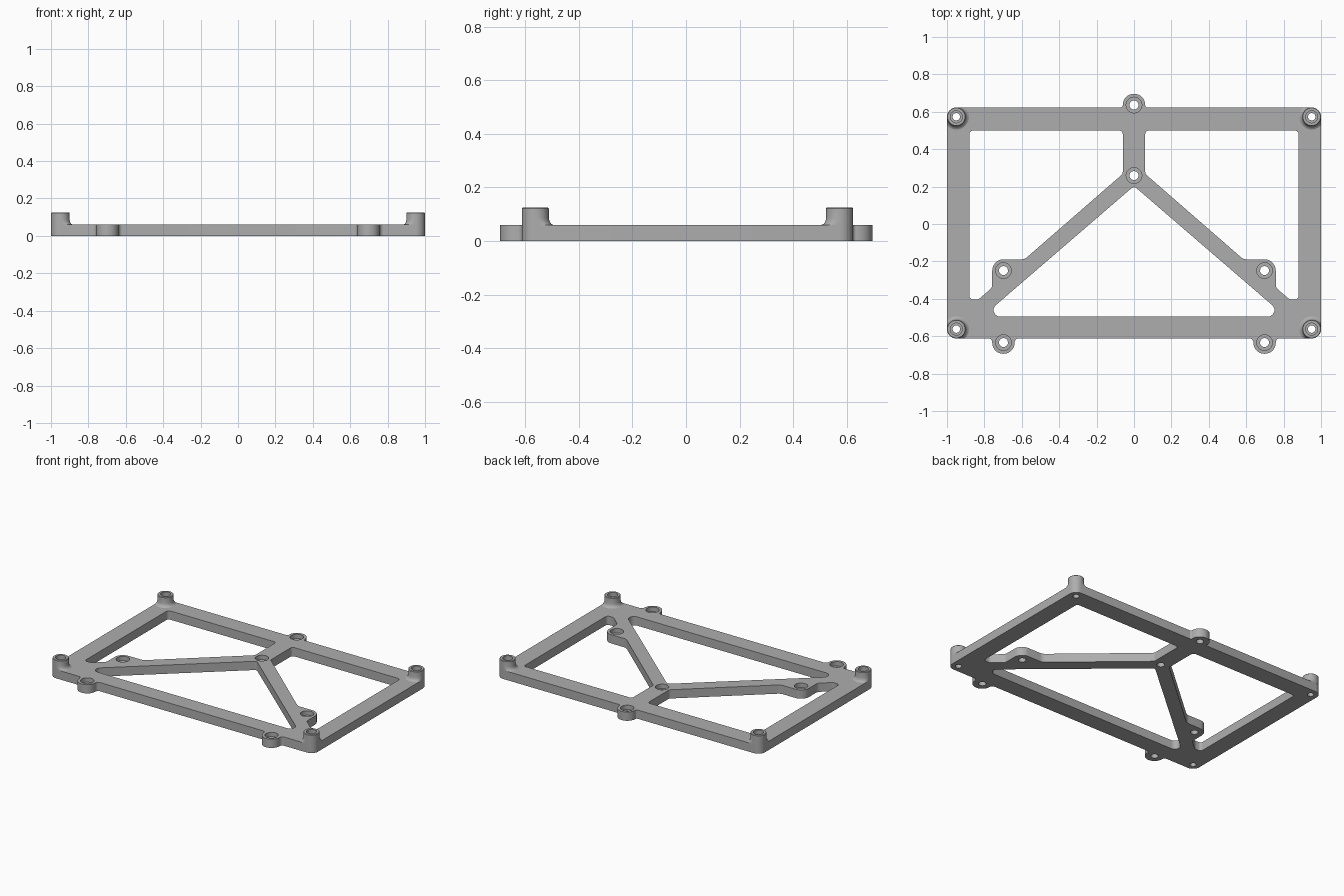
import bpy, bmesh, math
from mathutils import Vector

cube = bpy.data.objects.get("Cube")
if cube:
    bpy.data.objects.remove(cube, do_unlink=True)

THICK, TOP = 0.06, 0.125          # plate thickness, post height
BACK, FRONT = 0.623, -0.612       # frame edges
LUG_X, LUG_R, CORNER_R = 0.698, 0.06, 0.05
POSTS = [(sx * 0.95, y) for sx in (-1, 1) for y in (BACK - CORNER_R, FRONT + CORNER_R)]
LUGS = [(0, 0.636), (0, 0.259)] + [(sx * LUG_X, y) for sx in (-1, 1) for y in (-0.249, -0.634)]

grey = bpy.data.materials.new("mid_grey")
grey.use_nodes = True
colour = (0.42, 0.42, 0.42, 1)
grey.diffuse_color = colour
grey.node_tree.nodes["Principled BSDF"].inputs["Base Color"].default_value = colour


def rounded(corners, steps=7):
    """Polygon of (x, y, radius) corners with each corner turned into an arc."""
    out = []
    for i, (x, y, r) in enumerate(corners):
        p = Vector((x, y, 0))
        u = (Vector((*corners[i - 1][:2], 0)) - p).normalized()
        v = (Vector((*corners[(i + 1) % len(corners)][:2], 0)) - p).normalized()
        half = u.angle(v) / 2
        t = r / math.tan(half)
        c = p + (u + v).normalized() * r / math.sin(half)
        a, b = p + u * t - c, p + v * t - c
        out += [c + a.slerp(b, k / steps).normalized() * r for k in range(steps + 1)]
    return out


def circle(x, y, r, n=24):
    return [Vector((x + r * math.cos(k * math.tau / n), y + r * math.sin(k * math.tau / n), 0))
            for k in range(n)]


def mirrored(corners):
    return [(-x, y, r) for x, y, r in reversed(corners)]


def lug_bump(x, edge, tip, fillet):
    """Rounded tab standing out of a straight frame edge, left to right."""
    return [(x - LUG_R, edge, fillet), (x - LUG_R, tip, LUG_R - 0.001),
            (x + LUG_R, tip, LUG_R - 0.001), (x + LUG_R, edge, fillet)]


def add_object(name, bm):
    mesh = bpy.data.meshes.new(name)
    bm.to_mesh(mesh)
    bm.free()
    obj = bpy.data.objects.new(name, mesh)
    bpy.context.collection.objects.link(obj)
    mesh.materials.append(grey)
    return obj


def activate(obj):
    bpy.ops.object.select_all(action='DESELECT')
    obj.select_set(True)
    bpy.context.view_layer.objects.active = obj


# Outer edge of the frame, with one tab behind and two in front
outer = [(-1, FRONT, CORNER_R)]
for x in (-LUG_X, LUG_X):
    outer += lug_bump(x, FRONT, -0.634 - LUG_R, 0.02)
outer += [(1, FRONT, CORNER_R), (1, BACK, CORNER_R)]
outer += lug_bump(0, BACK, 0.636 + LUG_R, 0.012)[::-1]
outer += [(-1, BACK, CORNER_R)]


def strut_x(y):
    return (y - 0.32) / 0.87


# Side window: follows the diagonal strut and steps round its tab
lug_top, lug_side = -0.249 + LUG_R, -LUG_X - LUG_R
side_window = [(-0.88, 0.5, 0.02), (-0.06, 0.5, 0.02), (-0.06, 0.268, 0.025),
               (strut_x(lug_top), lug_top, 0.05), (lug_side, lug_top, LUG_R),
               (lug_side, 0.32 + 0.87 * lug_side, 0.035),
               (strut_x(-0.404), -0.404, 0.03), (-0.88, -0.404, 0.02)]
front_window = [(0, 0.203, 0.02), (-0.81, -0.495, 0.035), (0.81, -0.495, 0.035)]

loops = [rounded(c) for c in (outer, side_window, mirrored(side_window), front_window)]
loops += [circle(x, y, 0.02) for x, y in POSTS]
loops += [circle(x, y, 0.024) for x, y in LUGS]

# Plate: filled flat curve with holes, extruded and turned into a mesh
curve = bpy.data.curves.new("frame_plate", 'CURVE')
curve.dimensions = '2D'
curve.fill_mode = 'BOTH'
curve.extrude = THICK / 2
for loop in loops:
    spline = curve.splines.new('POLY')
    spline.points.add(len(loop) - 1)
    for point, co in zip(spline.points, loop):
        point.co = (co.x, co.y, 0, 1)
    spline.use_cyclic_u = True
curve.materials.append(grey)
plate = bpy.data.objects.new("frame_plate", curve)
bpy.context.collection.objects.link(plate)
activate(plate)
bpy.ops.object.convert(target='MESH')
plate = bpy.context.view_layer.objects.active

bm = bmesh.new()
bm.from_mesh(plate.data)
bmesh.ops.translate(bm, verts=bm.verts, vec=(0, 0, THICK / 2))
bmesh.ops.remove_doubles(bm, verts=bm.verts, dist=0.0001)
bmesh.ops.recalc_face_normals(bm, faces=bm.faces)
bm.to_mesh(plate.data)
bm.free()

# Counterbores in the tabs
bm = bmesh.new()
for x, y in LUGS:
    made = bmesh.ops.create_cone(bm, cap_ends=True, segments=28, radius1=0.042,
                                 radius2=0.042, depth=0.06)
    bmesh.ops.translate(bm, verts=made["verts"], vec=(x, y, THICK))
cutter = add_object("counterbore_cutter", bm)
cutter.hide_render = True
cut = plate.modifiers.new("counterbores", 'BOOLEAN')
cut.operation = 'DIFFERENCE'
cut.solver = 'EXACT'
cut.object = cutter
activate(plate)
bpy.ops.object.modifier_apply(modifier=cut.name)
bpy.data.objects.remove(cutter, do_unlink=True)

# Corner posts: lathed, with the base flare kept inside the plate edge
PROFILE = [(0.02, THICK), (0.02, 0.09), (0.032, 0.09), (0.032, TOP), (0.047, TOP),
           (0.05, TOP - 0.003), (0.05, 0.085), (0.053, 0.073), (0.059, 0.064), (0.068, THICK)]
SEG = 32


def post(name, cx, cy):
    sx, sy = math.copysign(1, cx), math.copysign(1, cy)
    bm = bmesh.new()
    rings = []
    for r, z in PROFILE:
        ring = []
        for k in range(SEG):
            a = k * math.tau / SEG
            u, v = math.cos(a), math.sin(a)
            s = min(r, CORNER_R) if u > 0 and v > 0 else r
            u, v = min(u * s, CORNER_R), min(v * s, CORNER_R)
            ring.append(bm.verts.new((cx + sx * u, cy + sy * v, z)))
        rings.append(ring)
    for low, high in zip(rings, rings[1:]):
        for k in range(SEG):
            n = (k + 1) % SEG
            face = bm.faces.new((low[k], high[k], high[n], low[n]))
            if sx * sy > 0:
                face.normal_flip()
    bm.normal_update()
    top_faces = [f for f in bm.faces if min(v.co.z for v in f.verts) > TOP - 0.0001]
    if top_faces[0].normal.z < 0:
        bmesh.ops.reverse_faces(bm, faces=bm.faces)
    return add_object(name, bm)


parts = [plate]
for x, y in POSTS:
    name = ("back" if y > 0 else "front") + ("_left" if x > 0 else "_right") + "_post"
    parts.append(post(name, x, y))

for part in parts:
    activate(part)
    bpy.ops.object.shade_smooth_by_angle(angle=math.radians(35))
